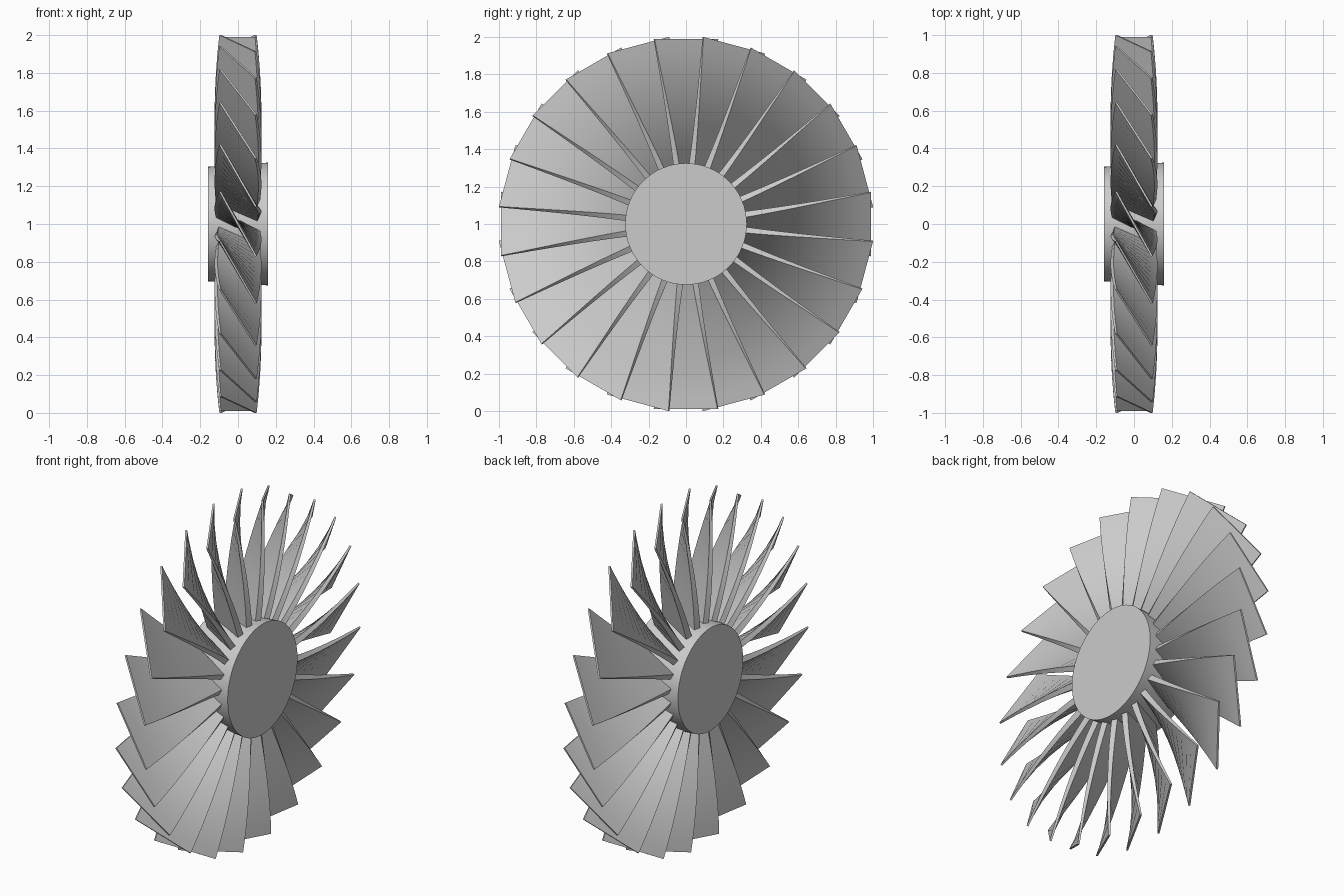
import bpy, bmesh, math
from mathutils import Vector

cube = bpy.data.objects.get("Cube")
if cube:
    bpy.data.objects.remove(cube, do_unlink=True)

BLADES = 24
CENTRE = Vector((0, 0, 1))
ROOT, TIP = 0.29, 0.99

# Single grey metal
metal = bpy.data.materials.new("light_grey_metal")
metal.use_nodes = True
grey = (0.6, 0.6, 0.6, 1)
metal.diffuse_color = grey
metal.node_tree.nodes["Principled BSDF"].inputs["Base Color"].default_value = grey


def lerp(a, b, t):
    return a + (b - a) * t


def add_object(name, mesh):
    ob = bpy.data.objects.new(name, mesh)
    bpy.context.collection.objects.link(ob)
    ob.location = CENTRE
    return ob


def smooth(ob):
    bpy.ops.object.select_all(action='DESELECT')
    ob.select_set(True)
    bpy.context.view_layer.objects.active = ob
    bpy.ops.object.shade_smooth_by_angle(angle=math.radians(30))


# Hub: slightly tapered disc along x
bpy.ops.mesh.primitive_cone_add(vertices=64, radius1=0.303, radius2=0.325, depth=0.32,
                                location=CENTRE, rotation=(0, math.pi / 2, 0))
hub = bpy.context.object
hub.name = "hub"
hub.data.materials.append(metal)
smooth(hub)


# Blade: rectangular section lofted outward, widening, thinning and twisting
def blade_mesh(steps=12):
    bm = bmesh.new()
    rings = []
    for i in range(steps + 1):
        t = i / steps
        half_chord = lerp(0.118, 0.195, t)
        half_thick = lerp(0.018, 0.005, t)
        twist = math.radians(lerp(24, 61, t))
        chord = Vector((math.cos(twist), -math.sin(twist), 0)) * half_chord
        thick = Vector((math.sin(twist), math.cos(twist), 0)) * half_thick
        mid = Vector((0, 0, lerp(ROOT, TIP, t)))
        corners = (chord + thick, thick - chord, -chord - thick, chord - thick)
        rings.append([bm.verts.new(mid + c) for c in corners])
    for low, high in zip(rings, rings[1:]):
        for k in range(4):
            n = (k + 1) % 4
            bm.faces.new((low[k], low[n], high[n], high[k]))
    bm.faces.new(rings[0])
    bm.faces.new(rings[-1])
    bmesh.ops.recalc_face_normals(bm, faces=bm.faces)
    mesh = bpy.data.meshes.new("blade")
    bm.to_mesh(mesh)
    bm.free()
    mesh.materials.append(metal)
    return mesh


# Ring of blades sharing one mesh
shared = blade_mesh()
for i in range(BLADES):
    blade = add_object(f"blade_{i + 1}", shared)
    blade.rotation_euler.x = math.tau * i / BLADES
    if i == 0:
        smooth(blade)
